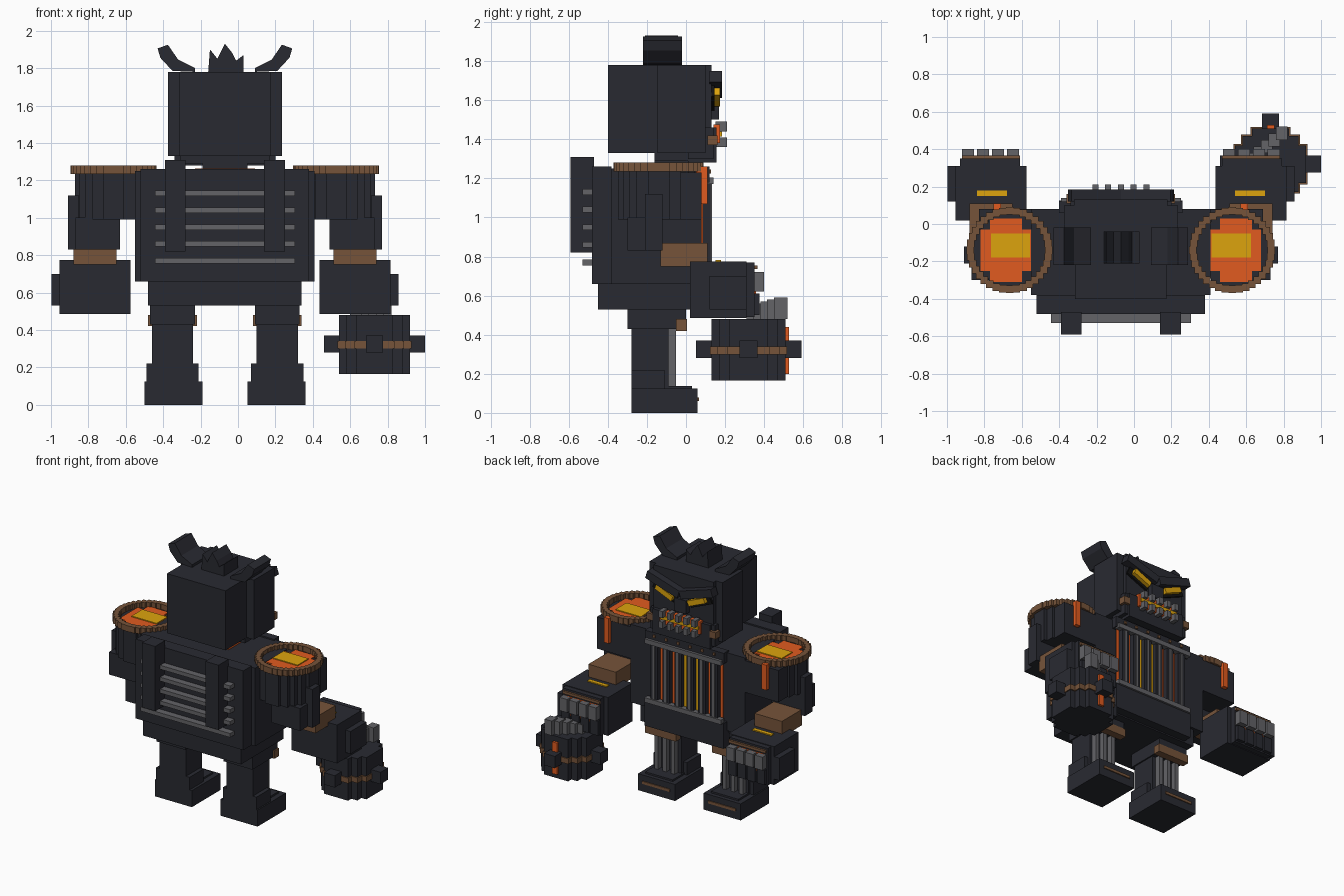
import bpy
import math
from mathutils import Matrix, Vector

default_cube = bpy.data.objects.get("Cube")
if default_cube:
    bpy.data.objects.remove(default_cube)

CENTRE = -0.07  # the body's own mirror plane


def material(name, red, green, blue):
    mat = bpy.data.materials.new(name)
    mat.use_nodes = True
    mat.diffuse_color = (red, green, blue, 1)
    shader = mat.node_tree.nodes["Principled BSDF"]
    shader.inputs["Base Color"].default_value = mat.diffuse_color
    return mat


iron = material("dark iron", .022, .023, .031)
steel = material("grey steel", .125, .125, .135)
leather = material("copper brown", .18, .088, .042)
glow = material("furnace orange", .75, .105, .014)
flame = material("flame yellow", .72, .37, .004)
soot = material("soot black", .006, .006, .006)


def prism(name, mat, outline, y):
    """Extrude an x/z outline between two y positions."""
    count = len(outline)
    verts = [(CENTRE + px, py, pz) for py in y for px, pz in outline]
    faces = [tuple(range(count)), tuple(reversed(range(count, count + count)))]
    for i in range(count):
        j = (i + 1) % count
        faces.append((j, i, i + count, j + count))
    mesh = bpy.data.meshes.new(name)
    mesh.from_pydata(verts, [], faces)
    mesh.materials.append(mat)
    part = bpy.data.objects.new(name, mesh)
    bpy.context.collection.objects.link(part)
    # keep the normals outward for either outline direction
    area = sum(a[0] * b[1] - b[0] * a[1] for a, b in zip(outline, outline[1:] + outline[:1]))
    if area < 0:
        mesh.flip_normals()


def box(name, mat, x, y, z, tilt=0):
    """Block between bounds, optionally tilted about the y axis."""
    mid = Vector((sum(x) / 2, sum(z) / 2))
    turn = Matrix.Rotation(tilt, 2)
    corners = [(x[0], z[0]), (x[1], z[0]), (x[1], z[1]), (x[0], z[1])]
    outline = [tuple(mid + turn @ (Vector(c) - mid)) for c in corners]
    prism(name, mat, outline, y)


def centred(name, mat, half, y, z):
    box(name, mat, x=(-half, half), y=y, z=z)


def pair(name, mat, x, y, z, tilt=0):
    box("left_" + name, mat, x, y, z, tilt)
    box("right_" + name, mat, (-x[1], -x[0]), y, z, -tilt)


def stepped_round(name, mat, cx, cy, radius, z):
    """Blocky drum made of crossed slabs."""
    for i, angle in enumerate((15, 32, 45, 58, 75)):
        a = radius * math.cos(math.radians(angle))
        b = radius * math.sin(math.radians(angle))
        box(f"{name}_slab_{i}", mat, x=(cx - a, cx + a), y=(cy - b, cy + b), z=z)


# Torso and hips
centred("torso", iron, .48, y=(-.38, .08), z=(.66, 1.25))
centred("back_panel", iron, .45, y=(-.48, -.38), z=(.66, 1.26))
centred("hips", iron, .41, y=(-.45, .06), z=(.53, .67))
centred("belly_plate", iron, .33, y=(.05, .125), z=(.54, .73))
pair("back_post", iron, x=(.21, .32), y=(-.59, -.47), z=(.82, 1.31))
for i in range(5):
    low = .755 + .09 * i
    centred(f"back_vent_{i}", steel, .375, y=(-.53, -.47), z=(low, low + .03))

# Furnace grille on the chest
centred("furnace_glow", glow, .3, y=(.07, .088), z=(.73, 1.2))
centred("furnace_flame", flame, .1, y=(.08, .094), z=(.73, 1.18))
centred("grille_top", iron, .33, y=(.06, .12), z=(1.18, 1.26))
for name, low in (("upper", 1.17), ("lower", .725)):
    centred(name + "_grille_rail", steel, .32, y=(.1, .14), z=(low, low + .035))
for i in range(6):
    mid = .1 * (i - 2.5)
    box(f"grille_bar_{i}", iron, x=(mid - .03, mid + .03), y=(.08, .125), z=(.73, 1.2))
    box(f"grille_bar_edge_{i}", steel, x=(mid - .01, mid + .01), y=(.12, .132), z=(.75, 1.19))
    box(f"grille_rivet_{i}", leather, x=(mid - .01, mid + .01), y=(.11, .128), z=(1.225, 1.245))

# Neck and head
centred("neck_glow", glow, .16, y=(-.24, -.02), z=(1.24, 1.262))
centred("neck", iron, .12, y=(-.16, .06), z=(1.24, 1.34))
centred("collar", iron, .24, y=(-.16, .1), z=(1.29, 1.34))
centred("skull_back", iron, .245, y=(-.4, -.14), z=(1.33, 1.78))
centred("skull", iron, .305, y=(-.147, .1), z=(1.33, 1.78))
centred("face", iron, .25, y=(.09, .13), z=(1.33, 1.78))
centred("jaw", iron, .24, y=(.01, .155), z=(1.28, 1.46))
centred("nose", iron, .05, y=(.12, .17), z=(1.5, 1.6))
pair("cheek", iron, x=(.23, .27), y=(.01, .14), z=(1.3, 1.46))
pair("jaw_bolt", leather, x=(.24, .29), y=(.11, .16), z=(1.37, 1.42))

# Scowling eyes and brows
pair("eye_socket", soot, x=(.05, .24), y=(.12, .145), z=(1.58, 1.67), tilt=.4)
pair("eye", flame, x=(.06, .21), y=(.12, .175), z=(1.595, 1.635), tilt=.4)
pair("brow", iron, x=(.0, .28), y=(.12, .185), z=(1.65, 1.71), tilt=.3)

# Mouth and teeth
centred("mouth_glow", glow, .17, y=(.14, .175), z=(1.38, 1.475))
centred("mouth_flame", flame, .16, y=(.17, .185), z=(1.415, 1.44))
for i in range(5):
    mid = .068 * (i - 2)
    for row, low in (("lower", 1.36), ("upper", 1.44)):
        box(f"{row}_tooth_{i}", steel, x=(mid - .016, mid + .016), y=(.15, .21), z=(low, low + .05))

# Horns and crest
horn = [(.16, 1.78), (.28, 1.785), (.345, 1.855), (.36, 1.905),
        (.305, 1.925), (.25, 1.845), (.16, 1.8)]
prism("left_horn", iron, horn, y=(-.22, -.02))
prism("right_horn", iron, [(-px, pz) for px, pz in horn], y=(-.22, -.02))
crest = [(-.09, 1.77), (.1, 1.77), (.1, 1.87), (.06, 1.84), (.04, 1.88),
         (.0, 1.93), (-.04, 1.85), (-.08, 1.9)]
prism("crest", iron, crest, y=(-.21, -.04))

# Shoulders with molten bowls
for side, sign in (("left", 1), ("right", -1)):
    cx, cy = sign * .595, -.14
    stepped_round(side + "_shoulder", iron, cx, cy, .215, z=(.99, 1.24))
    for i in range(36):
        angle = math.tau * i / 36
        px, py = cx + .21 * math.cos(angle), cy + .21 * math.sin(angle)
        box(f"{side}_bowl_rim_{i}", leather, x=(px - .02, px + .02),
            y=(py - .02, py + .02), z=(1.235, 1.28))
pair("molten_pool_wide", glow, x=(.48, .75), y=(-.25, -.03), z=(1.2, 1.248))
pair("molten_pool_long", glow, x=(.53, .7), y=(-.31, .03), z=(1.2, 1.248))
pair("molten_core", flame, x=(.485, .695), y=(-.18, -.05), z=(1.2, 1.255))
pair("shoulder_vent", glow, x=(.64, .68), y=(.05, .11), z=(1.07, 1.26))
pair("shoulder_front", iron, x=(.46, .76), y=(-.1, .08), z=(.99, 1.23))

# Arms
pair("upper_arm", iron, x=(.56, .8), y=(-.3, -.12), z=(.83, 1.0))
pair("arm_rib", iron, x=(.78, .84), y=(-.21, -.12), z=(.83, 1.12))
pair("elbow_guard", leather, x=(.58, .81), y=(-.13, .11), z=(.75, .87))
pair("forearm", iron, x=(.505, .885), y=(.02, .31), z=(.485, .775))
pair("fist", iron, x=(.54, .86), y=(.3, .35), z=(.49, .77))
pair("wrist_plate", iron, x=(.87, .928), y=(.12, .31), z=(.53, .7))
pair("wrist_light", flame, x=(.61, .77), y=(.15, .18), z=(.77, .783))
pair("knuckle_band", leather, x=(.54, .85), y=(.34, .365), z=(.735, .755))
pair("knuckle_glow", glow, x=(.56, .83), y=(.34, .358), z=(.58, .72))
for i in range(4):
    low = .545 + .08 * i
    pair(f"knuckle_{i}", steel, x=(low, low + .065), y=(.34, .4), z=(.62, .72))
    pair(f"finger_{i}", iron, x=(low, low + .065), y=(.34, .375), z=(.5, .61))

# Legs and feet
pair("thigh", iron, x=(.16, .4), y=(-.3, .0), z=(.43, .55))
pair("shin", iron, x=(.17, .39), y=(-.28, -.09), z=(.05, .45))
pair("ankle", iron, x=(.14, .42), y=(-.28, -.11), z=(.05, .22))
pair("foot", iron, x=(.12, .43), y=(-.28, .06), z=(.0, .125))
pair("foot_top", iron, x=(.16, .39), y=(-.13, .03), z=(.12, .138))
pair("toe_trim", leather, x=(.16, .39), y=(.05, .067), z=(.06, .08))
pair("knee_guard", leather, x=(.15, .41), y=(-.05, .006), z=(.42, .48))
for i in range(3):
    low = .2 + .07 * i
    pair(f"shin_piston_{i}", steel, x=(low, low + .03), y=(-.1, -.05), z=(.13, .43))

# Iron ball hanging under the left fist
BALL, BY = .8, .32
for i, (a, b) in enumerate(((.19, .1), (.15, .15), (.1, .19))):
    box(f"ball_slab_{i}", iron, x=(BALL - a, BALL + a), y=(BY - b, BY + b), z=(.165, .48))
    a, b = a + .008, b + .008
    box(f"ball_band_{i}", leather, x=(BALL - a, BALL + a), y=(BY - b, BY + b), z=(.3, .34))
box("ball_side_knobs", iron, x=(BALL - .27, BALL + .27), y=(BY - .045, BY + .045), z=(.28, .37))
box("ball_end_knobs", iron, x=(BALL - .045, BALL + .045), y=(BY - .27, BY + .27), z=(.28, .37))
box("ball_glow", glow, x=(BALL - .02, BALL + .02), y=(.5, .528), z=(.2, .44))
# Stepped chain links between the fist and the ball
for i in range(5):
    mid, depth = BALL - .1 + .04 * i, .34 + .035 * i
    box(f"chain_link_{i}", steel, x=(mid - .03, mid + .03),
        y=(depth - .03, depth + .04), z=(.48, .55 + .01 * i))
